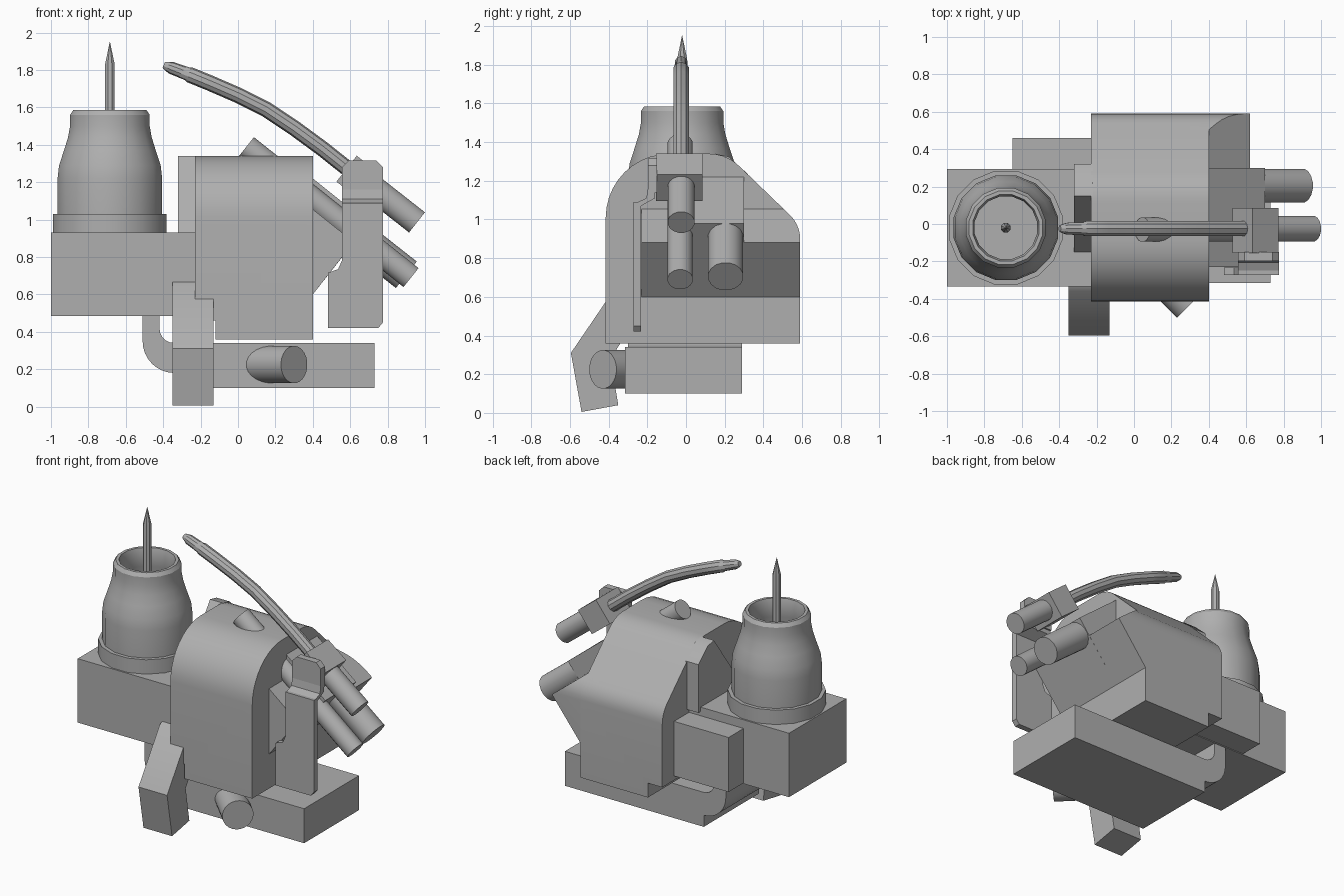
import bpy, bmesh
from math import sin, cos, pi, radians
from mathutils import Vector, Matrix

cube = bpy.data.objects.get("Cube")
if cube:
    bpy.data.objects.remove(cube, do_unlink=True)

grey = bpy.data.materials.new("plain_grey")
grey.use_nodes = True
grey.diffuse_color = (0.43, 0.43, 0.43, 1)
grey.node_tree.nodes["Principled BSDF"].inputs["Base Color"].default_value = grey.diffuse_color
parts = []


def finish(name, bm):
    bmesh.ops.recalc_face_normals(bm, faces=bm.faces)
    mesh = bpy.data.meshes.new(name)
    bm.to_mesh(mesh)
    bm.free()
    obj = bpy.data.objects.new(name, mesh)
    bpy.context.collection.objects.link(obj)
    mesh.materials.append(grey)
    parts.append(obj)
    return obj


def prism(name, outline, axis, lo, hi):
    """Extrude a (y, z) outline along x, or an (x, z) outline along y."""
    bm = bmesh.new()
    place = (lambda t, a, b: (t, a, b)) if axis == "x" else (lambda t, a, b: (a, t, b))
    rings = [[bm.verts.new(place(t, a, b)) for a, b in outline] for t in (lo, hi)]
    for ring in rings:
        bm.faces.new(ring)
    n = len(outline)
    for i in range(n):
        j = (i + 1) % n
        bm.faces.new((rings[0][i], rings[0][j], rings[1][j], rings[1][i]))
    return finish(name, bm)


def box(name, x0, x1, y0, y1, z0, z1):
    return prism(name, [(x0, z0), (x1, z0), (x1, z1), (x0, z1)], "y", y0, y1)


def tube(name, path, radii, sides=16, axis=None):
    """Round section swept along a path; a fixed axis makes a lathe."""
    bm = bmesh.new()
    pts = [Vector(p) for p in path]
    rings = []
    for i, (p, r) in enumerate(zip(pts, radii)):
        t = Vector(axis) if axis else pts[min(i + 1, len(pts) - 1)] - pts[max(i - 1, 0)]
        q = t.to_track_quat("Z", "Y")
        rings.append([bm.verts.new(p + q @ Vector((r * cos(a), r * sin(a), 0)))
                      for a in (2 * pi * (k + 0.5) / sides for k in range(sides))])
    for a, b in zip(rings, rings[1:]):
        for k in range(sides):
            m = (k + 1) % sides
            bm.faces.new((a[k], a[m], b[m], b[k]))
    bm.faces.new(rings[0])
    bm.faces.new(rings[-1])
    return finish(name, bm)


def lathe(name, x, y, profile, sides):
    return tube(name, [(x, y, z) for r, z in profile], [r for r, z in profile], sides, (0, 0, 1))


def boolean(obj, cutter, operation):
    mod = obj.modifiers.new("cut", "BOOLEAN")
    mod.operation, mod.solver, mod.object = operation, "EXACT", cutter
    graph = bpy.context.evaluated_depsgraph_get()
    obj.data = bpy.data.meshes.new_from_object(obj.evaluated_get(graph))
    obj.modifiers.clear()
    parts.remove(cutter)
    bpy.data.objects.remove(cutter, do_unlink=True)


def arc(cx, cz, r, start, end, steps):
    angles = [radians(start + (end - start) * i / steps) for i in range(steps + 1)]
    return [(cx + r * cos(a), cz + r * sin(a)) for a in angles]


# Main housing with rounded front, sloped back and a notch along its lower edge
roof = ([(-0.415, 0.36)] + arc(-0.085, 1.01, 0.33, 180, 90, 10)
        + arc(0.12, 1.12, 0.22, 90, 45, 5) + arc(0.42, 0.9, 0.17, 45, 0, 5) + [(0.59, 0.36)])
housing = prism("housing", roof, "x", -0.23, 0.4)
boolean(housing, box("notch_cutter", -0.4, -0.12, -1, 1, 0.2, 0.46), "DIFFERENCE")

# Slanted outlet on the right of the housing: low shoulder and raised middle
low = [(0.3, 0.6), (0.4, 0.6), (0.62, 0.88), (0.4, 1.055), (0.3, 1.055)]
shoulder = prism("outlet_shoulder", low, "y", -0.23, 0.7)
boolean(shoulder, prism("roof_cutter", roof, "x", 0.2, 0.8), "INTERSECT")
high = [(0.3, 0.6), (0.4, 0.6), (0.7, 0.98), (0.4, 1.22), (0.3, 1.22)]
prism("outlet_ridge", high, "y", -0.04, 0.3)

# Wedge plate on the left of the housing
prism("wedge_plate", [(0.32, 0.9), (0.32, 1.235), (0.22, 1.325), (0.15, 1.34), (-0.15, 0.93)],
      "x", -0.32, -0.22)

# Cup carrier blocks
box("carrier_block", -1, -0.2, -0.335, 0.295, 0.485, 0.93)
box("rear_block", -0.65, -0.15, 0.28, 0.46, 0.49, 0.87)

# Base plinth with an upturned lip joining the carrier
box("plinth", -0.34, 0.73, -0.315, 0.29, 0.1, 0.34)
lip = ([(-0.51, 0.5)] + arc(-0.34, 0.35, 0.17, 180, 270, 8) + [(-0.3, 0.18), (-0.3, 0.34)]
       + arc(-0.34, 0.42, 0.08, 270, 180, 5) + [(-0.42, 0.5)])
prism("plinth_lip", lip, "y", -0.3, 0.29)
tube("plinth_pin", [(0, -0.13, 0.225), (0.3, -0.43, 0.225)], [0.1, 0.1], 24)

# Bent lever at the front
prism("lever", [(-0.33, 0.67), (-0.36, 0.655), (-0.595, 0.31), (-0.54, 0.005), (-0.35, 0.04),
                (-0.39, 0.28), (-0.25, 0.5)], "x", -0.35, -0.13)

# Hollow cup with a pointed rod
lathe("cup", -0.685, -0.02, [(0.31, 0.92), (0.31, 1.03), (0.285, 1.03), (0.285, 1.22),
                             (0.277, 1.29), (0.25, 1.37), (0.228, 1.44), (0.217, 1.5),
                             (0.217, 1.56), (0.2, 1.585), (0.18, 1.585), (0.17, 1.55),
                             (0.17, 1.46), (0.22, 1.3), (0.22, 1.15)], 16)
lathe("rod", -0.685, -0.02, [(0.028, 1.1), (0.028, 1.83), (0.012, 1.9), (0.001, 1.95)], 8)

# Pipes through and out of the slanted outlet
tube("through_pipe", [(0.045, -0.03, 1.39), (0.925, -0.03, 0.69)], [0.066, 0.066])
tube("thick_pipe", [(0.5, 0.205, 1.02), (0.9, 0.205, 0.705)], [0.092, 0.092])

# Upper arm: end handle, collar and curved nozzle
tube("handle", [(0.6, -0.025, 1.265), (0.957, -0.025, 0.985)], [0.07, 0.07])
collar = box("collar", -0.088, 0.088, -0.12, 0.12, -0.088, 0.088)
collar.data.transform(Matrix.Translation((0.65, -0.035, 1.218)) @ Matrix.Rotation(radians(38), 4, "Y"))
path = [(0.62, 1.245), (0.45, 1.38), (0.3, 1.49), (0.15, 1.59), (0, 1.665), (-0.15, 1.73),
        (-0.26, 1.775), (-0.27, 1.779), (-0.36, 1.813), (-0.397, 1.827)]
tube("nozzle", [(x, -0.025, z) for x, z in path], [0.042] * 7 + [0.036, 0.033, 0.018], 10)

# Trigger plate, stepped back near its top
prism("trigger_lower", [(0.48, 0.42), (0.75, 0.42), (0.775, 0.45), (0.775, 1.09), (0.555, 1.09),
                        (0.555, 0.78), (0.535, 0.735), (0.48, 0.715)], "y", -0.272, -0.232)
prism("trigger_step", [(-0.272, 1.08), (-0.232, 1.07), (-0.16, 1.11), (-0.16, 1.16),
                       (-0.197, 1.16), (-0.205, 1.11)], "x", 0.555, 0.775)
prism("trigger_upper", [(0.555, 1.14), (0.775, 1.14), (0.775, 1.28), (0.74, 1.315),
                        (0.59, 1.315), (0.555, 1.28)], "y", -0.197, -0.15)

# Smooth curved walls, keep corners sharp
bpy.ops.object.select_all(action="DESELECT")
for part in parts:
    part.select_set(True)
bpy.context.view_layer.objects.active = parts[0]
bpy.ops.object.shade_smooth_by_angle(angle=radians(30))
